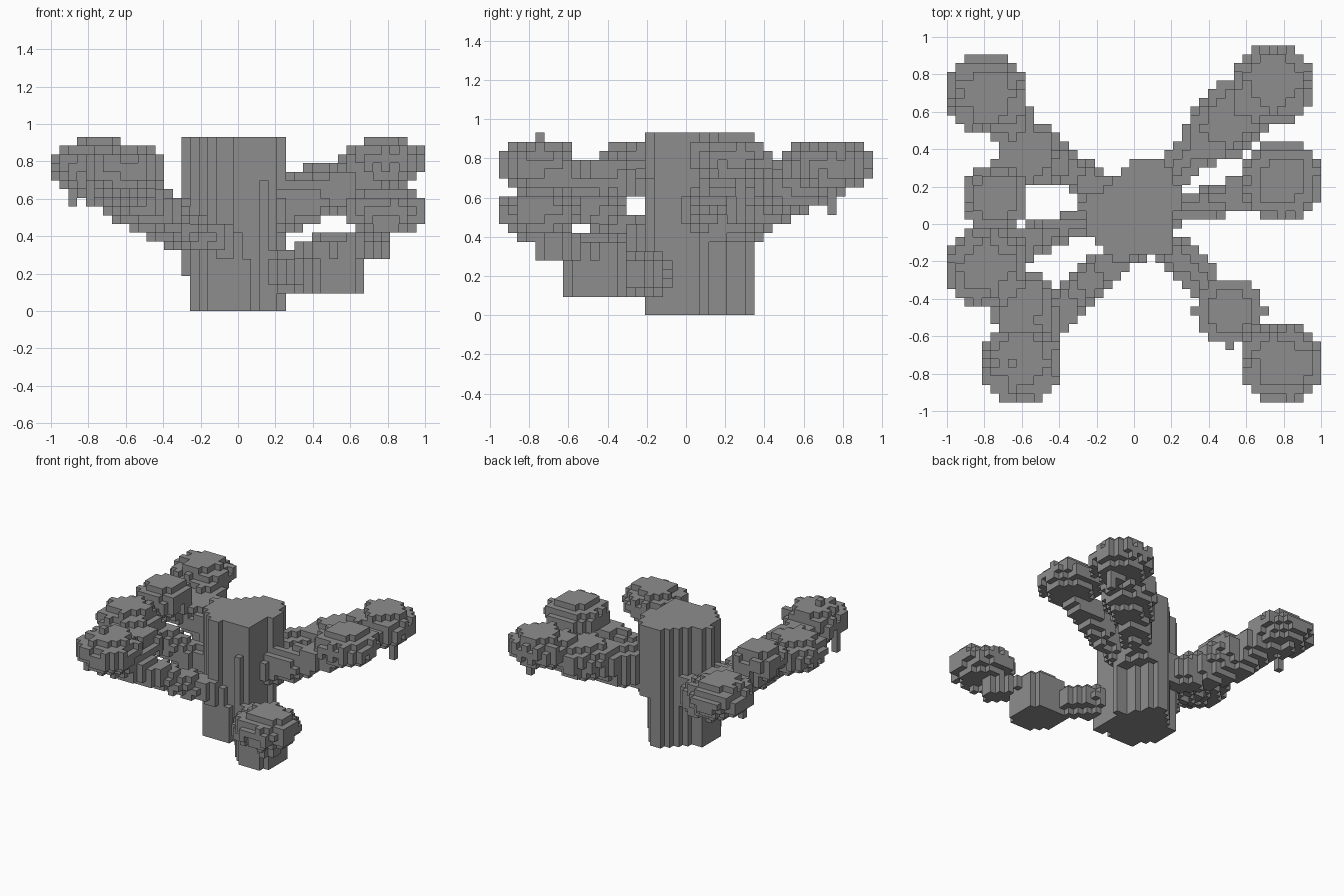
import bpy, bmesh, math, random
from mathutils import Vector

random.seed(4)
S = 2 / 43                      # edge of one block
ORIGIN = Vector((-1, -20.5 * S, 0))

old = bpy.data.objects.get("Cube")
if old:
    bpy.data.objects.remove(old, do_unlink=True)

grey = bpy.data.materials.new("stone grey")
grey.use_nodes = True
grey.diffuse_color = (0.27, 0.27, 0.27, 1)
grey.node_tree.nodes["Principled BSDF"].inputs["Base Color"].default_value = (0.27, 0.27, 0.27, 1)

parts = {}
filled = set()


def cell(x, y, z):
    p = (Vector((x, y, z)) - ORIGIN) / S
    return tuple(math.floor(v) for v in p)


def add(name, cells):
    """Give a part the cells no earlier part has taken."""
    new = {c for c in cells if 0 <= c[2] < 20} - filled
    parts.setdefault(name, set()).update(new)
    filled.update(new)


def disc(i, j, k, r2):
    n = int(math.sqrt(r2)) + 1
    return {(i + a, j + b, k) for a in range(-n, n + 1) for b in range(-n, n + 1)
            if a * a + b * b <= r2}


def column(x, y, z0, z1):
    i, j, k = cell(x, y, z0 + S / 2)
    return {(i, j, q) for q in range(k, k + round((z1 - z0) / S))}


def inside(x, y, outline):
    hit = False
    for (x0, y0), (x1, y1) in zip(outline, outline[1:] + outline[:1]):
        if (y0 > y) != (y1 > y) and x < x0 + (y - y0) * (x1 - x0) / (y1 - y0):
            hit = not hit
    return hit


def prism(outline, k0, k1):
    return {(i, j, k) for i in range(43) for j in range(41) for k in range(k0, k1)
            if inside(-1 + (i + .5) * S, ORIGIN.y + (j + .5) * S, outline)}


def some(cells, chance):
    return {c for c in sorted(cells) if random.random() < chance}


def canopy(name, x, y, k, full=20, cap=7):
    """Rounded clump: three wide layers between narrower ones, with ragged edges."""
    i, j, _ = cell(x, y, 0)
    under = full * 0.6
    cells = disc(i, j, k + 1, full) | disc(i, j, k - 1, under) | disc(i, j, k + 3, cap)
    for q, chance in ((k, .7), (k + 2, .5)):
        rim = disc(i, j, q, full) - disc(i, j, q, full - 6)
        cells |= disc(i, j, q, full - 6) | some(rim, chance)
    cells |= some(disc(i, j, k + 3, cap + 3) - disc(i, j, k + 3, cap), .4)
    cells |= some(disc(i, j, k - 2, under / 3), .35)
    add(name, cells)


def branch(name, points):
    """Stepped limb through (x, y, z, half width, half height)."""
    cells = set()
    for p, q in zip(points, points[1:]):
        for t in range(41):
            x, y, z, w, h = (a + (b - a) * t / 40 for a, b in zip(p, q))
            n, m = math.ceil(w / S), math.ceil(h / S)
            for a in range(-n, n + 1):
                for b in range(-n, n + 1):
                    for c in range(-m, m + 1):
                        d = (a * a + b * b) * (S / w) ** 2 + (c * S / h) ** 2
                        if d <= 1:
                            cells.add(cell(x + a * S, y + b * S, z + c * S))
    add(name, cells)


# Trunk: flat front and left side, stepped corners behind, slimmer below
front = [(-.26, .13), (-.26, -.03), (-.12, -.16), (-.12, -.21), (-.02, -.21),
         (-.02, -.165), (.21, -.165), (.21, .05), (.255, .05)]
add("trunk", prism(front + [(.255, .1), (.19, .12), (.05, .35), (.02, .35), (-.12, .22)], 0, 8))
add("trunk", prism(front + [(.255, .2), (.14, .35), (.02, .35), (-.12, .22)], 8, 20))
add("trunk", column(-.28, .07, .2, .93))
add("trunk_foot", prism([(-.17, -.21), (.05, -.21), (.05, -.1), (-.17, -.1)], 0, 6))
add("trunk_ridge", column(.14, -.19, 0, .7) | column(.19, -.19, 0, .28))

# Outer canopies
canopy("back_right_canopy", -.79, .7, 15)
canopy("right_canopy", -.74, .14, 16, 13, 5)
canopy("middle_right_canopy", -.79, -.23, 15)
canopy("front_right_canopy", -.61, -.74, 15)
canopy("front_left_canopy", .79, -.74, 10)
canopy("left_canopy", .79, .24, 16, 20, 5)
canopy("back_left_canopy", .74, .75, 15)

# Inner canopies, lower on the limbs
canopy("inner_back_right_canopy", -.58, .38, 12, 14, 6)
canopy("inner_front_right_canopy", -.6, -.42, 13, 13, 5)
canopy("inner_back_left_canopy", .51, .54, 13, 17, 7)

# Solid low block on the front left limb
i, j, _ = cell(.5, -.45, 0)
add("front_left_block", prism([(.34, -.51), (.46, -.64), (.6, -.64), (.68, -.54),
                               (.68, -.39), (.6, -.3), (.45, -.3), (.34, -.36)], 2, 8)
    | {c for c in disc(i, j, 6, 16) | disc(i, j, 7, 16) if c[1] < j + 4} | disc(i, j, 8, 6))

# Limbs
branch("front_left_limb", [(.15, -.1, .2, .1, .11), (.38, -.33, .22, .09, .1)])
branch("front_left_twig", [(.6, -.55, .31, .06, .07), (.75, -.7, .38, .06, .08)])
branch("front_right_limb", [(-.03, -.2, .36, .06, .08), (-.18, -.23, .4, .07, .09),
                            (-.33, -.38, .48, .07, .085), (-.48, -.55, .58, .09, .09),
                            (-.61, -.7, .68, .12, .1)])
branch("inner_front_right_twig", [(-.45, -.5, .57, .07, .06), (-.6, -.42, .63, .08, .08)])
branch("middle_right_limb", [(-.2, .02, .47, .06, .1), (-.45, -.04, .52, .055, .1),
                             (-.62, -.11, .62, .09, .1), (-.72, -.2, .68, .12, .09)])
branch("right_twig", [(-.63, .34, .66, .08, .08), (-.72, .18, .71, .1, .07)])
branch("back_right_limb", [(-.12, .14, .43, .08, .13), (-.35, .3, .47, .08, .13),
                           (-.55, .39, .57, .12, .13), (-.72, .6, .7, .12, .09)])
branch("back_left_limb", [(.13, .22, .55, .1, .16), (.3, .38, .58, .085, .14),
                          (.5, .53, .65, .14, .13), (.66, .67, .72, .13, .1)])
branch("left_limb", [(.2, .06, .53, .06, .1), (.42, .12, .6, .07, .1),
                     (.68, .2, .72, .09, .08)])

# Hanging leaves and top sprig
add("hanging_leaves", column(-.88, .56, .56, .7) | column(.83, .75, .51, .7)
    | column(-.79, -.74, .56, .7) | column(-.7, -.62, .6, .7))
add("top_sprig", column(-.65, -.74, .885, .93))

# Build the outer faces of every part
DIRECTIONS = [Vector(d) * s for d in ((1, 0, 0), (0, 1, 0), (0, 0, 1)) for s in (1, -1)]


def build(name, cells):
    bm = bmesh.new()
    for c in sorted(cells):
        centre = Vector(c) + Vector((.5, .5, .5))
        for d in DIRECTIONS:
            if tuple(int(v) for v in Vector(c) + d) in filled:
                continue
            u = Vector((d.y, d.z, d.x))
            v = d.cross(u)
            corners = (u + v, v - u, -u - v, u - v)
            bm.faces.new([bm.verts.new(ORIGIN + S * (centre + (d + q) / 2)) for q in corners])
    bmesh.ops.remove_doubles(bm, verts=bm.verts, dist=S / 20)
    mesh = bpy.data.meshes.new(name)
    bm.to_mesh(mesh)
    bm.free()
    mesh.materials.append(grey)
    bpy.context.collection.objects.link(bpy.data.objects.new(name, mesh))


for name, cells in parts.items():
    build(name, cells)
